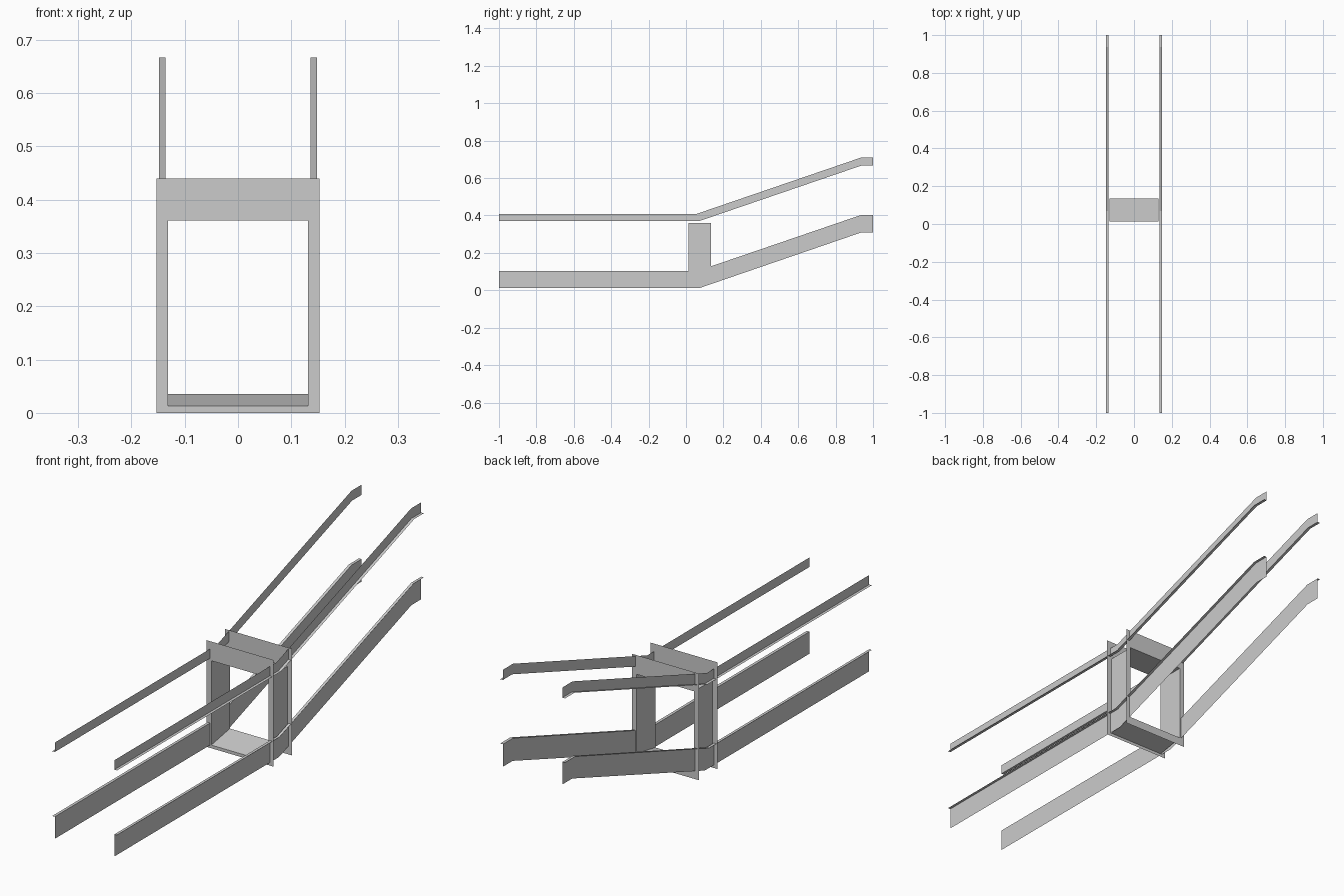
import bpy
import bmesh

cube = bpy.data.objects.get("Cube")
if cube:
    bpy.data.objects.remove(cube, do_unlink=True)

# One plain grey for every sheet
grey = bpy.data.materials.new("light_grey")
grey.use_nodes = True
colour = (0.6, 0.6, 0.6, 1)
grey.diffuse_color = colour
grey.node_tree.nodes["Principled BSDF"].inputs["Base Color"].default_value = colour


def strips(name, pairs, closed=False):
    """Thin sheet object made of quad strips, each between two point rows."""
    bm = bmesh.new()
    for row_a, row_b in pairs:
        a = [bm.verts.new(p) for p in row_a]
        b = [bm.verts.new(p) for p in row_b]
        n = len(a)
        for i in range(n if closed else n - 1):
            j = (i + 1) % n
            bm.faces.new((a[i], a[j], b[j], b[i]))
    bmesh.ops.remove_doubles(bm, verts=bm.verts, dist=0.0001)
    bmesh.ops.recalc_face_normals(bm, faces=bm.faces)
    mesh = bpy.data.meshes.new(name)
    bm.to_mesh(mesh)
    bm.free()
    mesh.materials.append(grey)
    obj = bpy.data.objects.new(name, mesh)
    bpy.context.collection.objects.link(obj)
    return obj


def rect(half, low, high, y):
    return [(-half, y, low), (half, y, low), (half, y, high), (-half, y, high)]


# Portal: two upright frames joined by a rectangular tunnel
FRONT, REAR = 0.013, 0.134
front_hole = rect(0.131, 0.013, 0.361, FRONT)
rear_hole = rect(0.131, 0.035, 0.361, REAR)
strips("front_frame", [(rect(0.153, 0, 0.44, FRONT), front_hole)], closed=True)
strips("rear_frame", [(rect(0.153, 0, 0.44, REAR), rear_hole)], closed=True)
strips("tunnel_lining", [(front_hole, rear_hole)], closed=True)

# Rails: upright web with a narrow flange turned outward along one edge
WEB, LIP = 0.136, 0.148
lower_top = [(-1, 0.103), (0.06, 0.103), (0.934, 0.402), (1, 0.402)]
lower_bottom = [(-1, 0.012), (0.072, 0.012), (0.936, 0.309), (1, 0.309)]
upper_top = [(-1, 0.409), (0.058, 0.409), (0.934, 0.709), (1, 0.709)]
upper_bottom = [(-1, 0.37), (0.07, 0.37), (0.938, 0.667), (1, 0.667)]


def row(x, profile):
    return [(x, y, z) for y, z in profile]


for side, s in (("left", 1), ("right", -1)):
    for level, top, bottom, edge in (
        ("lower", lower_top, lower_bottom, lower_top),
        ("upper", upper_top, upper_bottom, upper_bottom),
    ):
        strips(f"{side}_{level}_rail", [
            (row(s * WEB, top), row(s * WEB, bottom)),
            (row(s * WEB, edge), row(s * LIP, edge)),
        ])
